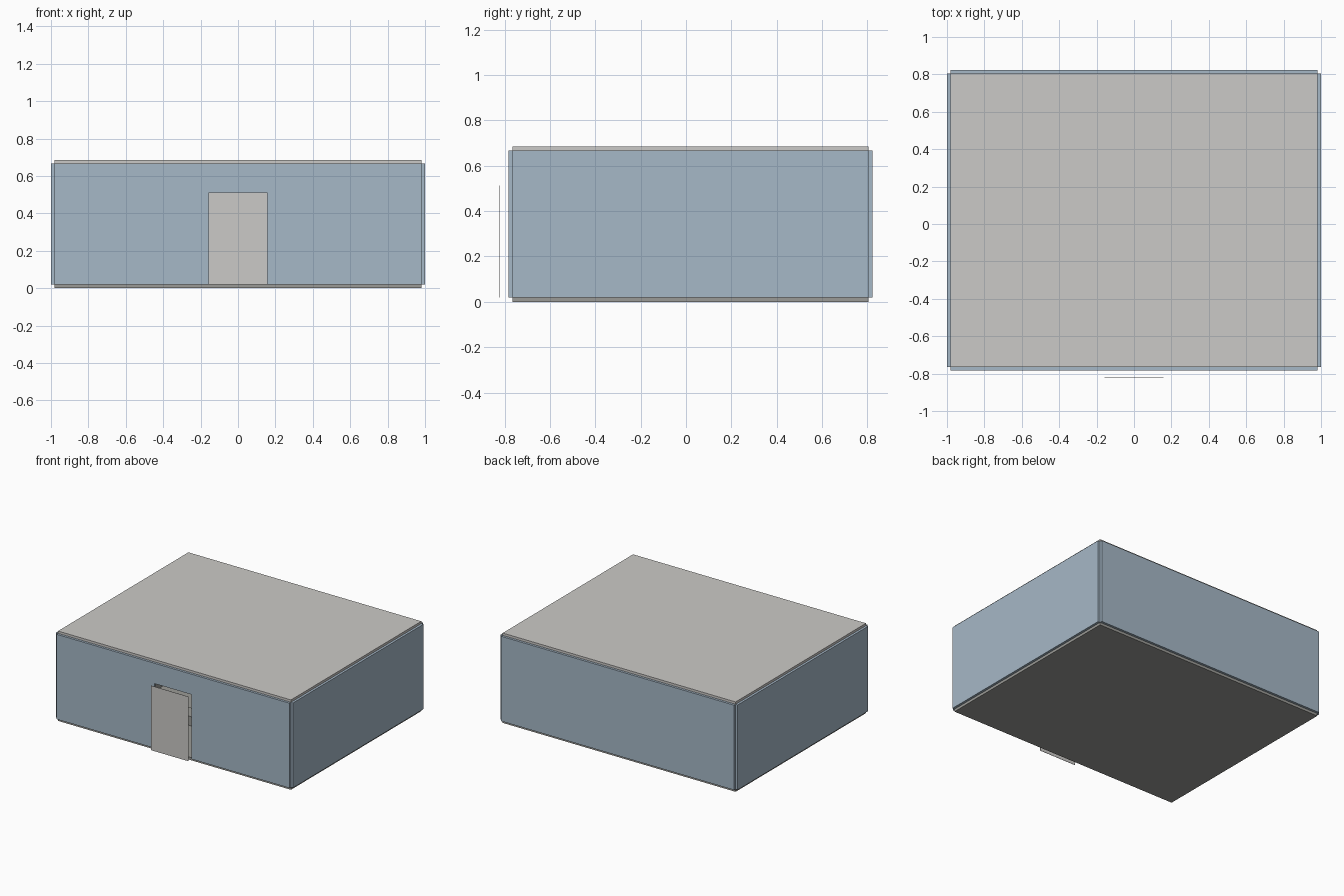
import bpy
from mathutils import Vector

cube = bpy.data.objects.get("Cube")
if cube:
    bpy.data.objects.remove(cube, do_unlink=True)


def material(name, rgb):
    mat = bpy.data.materials.new(name)
    mat.use_nodes = True
    color = (*rgb, 1)
    mat.diffuse_color = color
    mat.node_tree.nodes["Principled BSDF"].inputs["Base Color"].default_value = color
    return mat


light_grey = material("light grey", (0.60, 0.59, 0.57))
floor_grey = material("floor grey", (0.33, 0.33, 0.31))
wall_blue = material("wall blue", (0.38, 0.48, 0.57))


def box(name, low, high, mat):
    """Box between two opposite corners."""
    low, high = Vector(low), Vector(high)
    bpy.ops.mesh.primitive_cube_add(size=1, location=(low + high) / 2)
    obj = bpy.context.object
    obj.name = name
    obj.scale = high - low
    bpy.ops.object.transform_apply(location=False, rotation=False, scale=True)
    obj.data.materials.append(mat)
    return obj


T = 0.018                      # panel thickness
X = 1 - T                      # inner half width
FRONT, BACK = -0.765, 0.805    # inner faces of front and back walls
BASE, TOP = 0.02, 0.667        # wall bottom and top
DOOR_X, DOOR_TOP = 0.158, 0.512

# Floor and roof slabs
box("floor", (-X, FRONT, 0), (X, BACK, BASE), floor_grey)
box("roof", (-X, FRONT, TOP), (X, BACK, TOP + T), light_grey)

# Side walls
for name, x in (("right_wall", -1), ("left_wall", X)):
    box(name, (x, FRONT, BASE), (x + T, BACK, TOP), wall_blue)

# Back wall, and front wall with a doorway
box("back_wall", (-X, BACK, BASE), (X, BACK + T, TOP), wall_blue)
front = box("front_wall", (-X, FRONT - T, BASE), (X, FRONT, TOP), wall_blue)
cutter = box("doorway_cutter", (-DOOR_X, FRONT - 0.1, BASE - 0.1),
             (DOOR_X, FRONT + 0.1, DOOR_TOP), wall_blue)
cutter.hide_render = True
cutter.hide_set(True)
cutter.display_type = 'WIRE'
cut = front.modifiers.new("doorway", 'BOOLEAN')
cut.operation = 'DIFFERENCE'
cut.solver = 'EXACT'
cut.object = cutter
bpy.context.view_layer.objects.active = front
bpy.ops.object.modifier_apply(modifier=cut.name)
bpy.data.objects.remove(cutter, do_unlink=True)

# Thin door standing just in front of the doorway
box("door", (-DOOR_X, -0.824, BASE), (DOOR_X, -0.822, DOOR_TOP), light_grey)

# Low units inside, glimpsed past the door
for name, x, y in (("front_unit", -0.2, -0.28), ("rear_unit", -0.75, 0.05)):
    box(name, (x - 0.06, y - 0.06, BASE), (x + 0.06, y + 0.06, BASE + 0.07), floor_grey)
